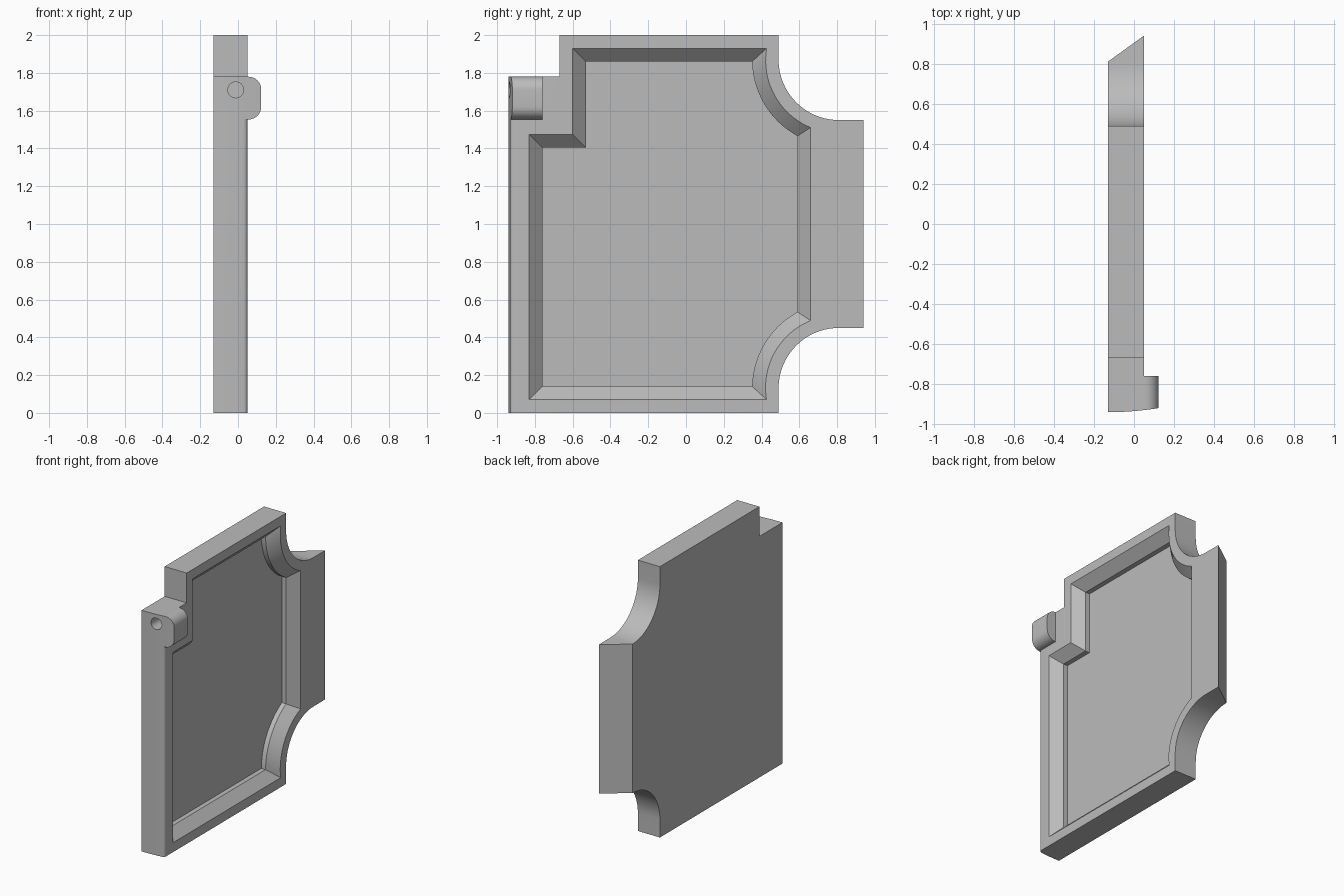
import bpy, bmesh, math

cube = bpy.data.objects.get("Cube")
if cube:
    bpy.data.objects.remove(cube, do_unlink=True)

grey = bpy.data.materials.new("plain grey")
grey.use_nodes = True
grey.diffuse_color = (0.5, 0.5, 0.5, 1)
grey.node_tree.nodes["Principled BSDF"].inputs["Base Color"].default_value = (0.5, 0.5, 0.5, 1)

FACE, BACK, FILLET = 0.05, -0.13, 0.018      # plate thickness range and front edge radius
ARC_Y, ARC_Z, ARC_R = 0.81, 1.87, 0.32       # scooped corner


def loft(name, loops):
    """Skin a stack of (x, [(y, z), ...]) loops and cap both ends."""
    bm = bmesh.new()
    rings = [[bm.verts.new((x, y, z)) for y, z in pts] for x, pts in loops]
    n = len(rings[0])
    for a, b in zip(rings, rings[1:]):
        for i in range(n):
            j = (i + 1) % n
            bm.faces.new((a[i], a[j], b[j], b[i]))
    bm.faces.new(rings[0])
    bm.faces.new(rings[-1])
    bmesh.ops.recalc_face_normals(bm, faces=bm.faces)
    mesh = bpy.data.meshes.new(name)
    bm.to_mesh(mesh)
    bm.free()
    mesh.materials.append(grey)
    obj = bpy.data.objects.new(name, mesh)
    bpy.context.collection.objects.link(obj)
    return obj


def activate(obj):
    bpy.ops.object.select_all(action='DESELECT')
    obj.select_set(True)
    bpy.context.view_layer.objects.active = obj


def cut(obj, cutter):
    mod = obj.modifiers.new("cut", 'BOOLEAN')
    mod.operation, mod.solver, mod.object = 'DIFFERENCE', 'EXACT', cutter
    activate(obj)
    bpy.ops.object.modifier_apply(modifier=mod.name)
    bpy.data.objects.remove(cutter, do_unlink=True)


def scoop(radius, start, end, steps=20):
    """Concave upper corner from angle start to angle end."""
    for i in range(steps + 1):
        a = start + (end - start) * i / steps
        yield ARC_Y + radius * math.cos(a), ARC_Z + radius * math.sin(a)


def mirrored(pts):
    return [(y, 2 - z) for y, z in reversed(pts)]


def bowed_front(x):
    return -0.94 + 0.02 * ((x - BACK) / 0.25) ** 2


# Plate outline: bowed front, stepped top corner, two scoops, slanted rear tip
def plate_outline(x):
    front = bowed_front(x)
    over = max(0, x - (FACE - FILLET))
    front += FILLET - math.sqrt(max(0, FILLET ** 2 - over ** 2))
    tip = ARC_Y + 0.001 + 0.13 * (x - BACK) / (FACE - BACK)
    upper = [(0.49, 2)] + list(scoop(ARC_R, math.pi, 1.5 * math.pi)) + [(tip, ARC_Z - ARC_R)]
    return [(front, 0), (front, 1.78), (-0.67, 1.78), (-0.67, 2)] + upper + mirrored(upper)


# Pocket outline, shrunk inward by d
def pocket_outline(d):
    top, right, r = 1.93 - d, 0.66 - d, 0.39 + d
    start = math.pi - math.asin((top - ARC_Z) / r)
    end = 2 * math.pi - math.acos((right - ARC_Y) / r)
    arc = list(scoop(r, start, end))
    left, step = -0.83 + d, -0.60 + d
    return [(left, 0.07 + d), (left, 1.475 - d), (step, 1.475 - d), (step, top)] + arc + mirrored(arc)


xs = [BACK, -0.09, -0.05, 0, FACE - FILLET]
xs += [FACE - FILLET + FILLET * math.sin(math.radians(a)) for a in (18, 36, 54, 72, 90)]
plate = loft("plate", [(x, plate_outline(x)) for x in xs])

pocket = loft("pocket_cutter", [(FACE + 0.02, pocket_outline(-0.02)),
                                (FACE - 0.07, pocket_outline(0.07)),
                                (FACE - 0.105, pocket_outline(0.07))])
cut(plate, pocket)

# Blind pin hole in the front edge
bpy.ops.mesh.primitive_cylinder_add(vertices=32, radius=0.042, depth=0.3,
                                    location=(-0.012, -0.91, 1.71), rotation=(math.pi / 2, 0, 0))
hole = bpy.context.object
hole.data.materials.append(grey)
cut(plate, hole)

# Hinge lug with rounded outer corners
LUG_X, LUG_R = 0.123, 0.068
sections = [(FACE - FILLET, 0)]
for i in range(9):
    a = math.pi / 2 * i / 8
    sections.append((LUG_X - LUG_R + LUG_R * math.sin(a), LUG_R * (1 - math.cos(a))))
lug = loft("hinge_lug", [(x, [(bowed_front(x), 1.553 + s), (bowed_front(x), 1.78 - s),
                              (-0.76, 1.78 - s), (-0.76, 1.553 + s)]) for x, s in sections])

for obj in (plate, lug):
    activate(obj)
    bpy.ops.object.shade_smooth_by_angle(angle=math.radians(30))
